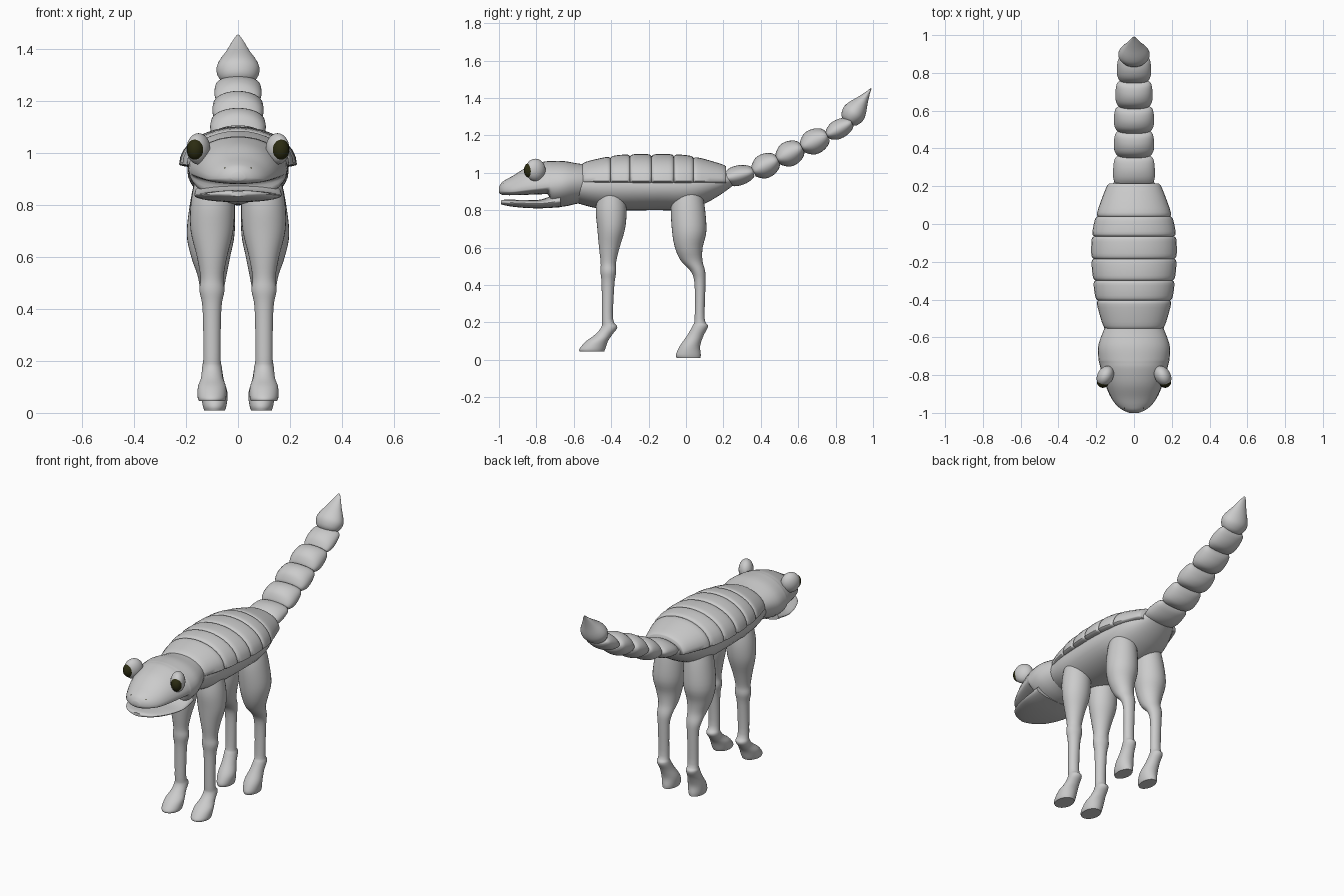
import bpy
import bmesh
import math
from mathutils import Vector, Matrix

if "Cube" in bpy.data.objects:
    bpy.data.objects.remove(bpy.data.objects["Cube"])


def material(name, colour):
    mat = bpy.data.materials.new(name)
    mat.use_nodes = True
    mat.diffuse_color = colour
    mat.node_tree.nodes["Principled BSDF"].inputs["Base Color"].default_value = colour
    return mat


GREY = material("hide grey", (0.6, 0.6, 0.6, 1))
DARK = material("eye dark olive", (0.025, 0.025, 0.006, 1))


def finish(bm, name, mat, mirror=False):
    bmesh.ops.recalc_face_normals(bm, faces=bm.faces)
    mesh = bpy.data.meshes.new(name)
    bm.to_mesh(mesh)
    bm.free()
    mesh.materials.append(mat)
    obj = bpy.data.objects.new(name, mesh)
    bpy.context.collection.objects.link(obj)
    if mirror:
        obj.modifiers.new("Mirror", 'MIRROR')
    bpy.ops.object.select_all(action='DESELECT')
    bpy.context.view_layer.objects.active = obj
    obj.select_set(True)
    bpy.ops.object.shade_smooth_by_angle(angle=math.radians(50))
    return obj


def smooth_rows(rows, steps):
    """Catmull-Rom resampling of the profile rows."""
    rows = [Vector(r) for r in rows]
    out = []
    for i in range(len(rows) - 1):
        a, b, c, d = rows[max(i - 1, 0)], rows[i], rows[i + 1], rows[min(i + 2, len(rows) - 1)]
        for s in range(steps):
            t = s / steps
            out.append(b + (c - a) * (t / 2) + (a * 2 - b * 5 + c * 4 - d) * (t * t / 2)
                       + (b * 3 - a - c * 3 + d) * (t ** 3 / 2))
    return out + [rows[-1]]


def skin(name, rings, mirror=False):
    """Join rings of (centre, side, up, down) vectors into a closed tube."""
    bm = bmesh.new()
    count = 32
    loops = []
    for centre, side, up, down in rings:
        loop = []
        for i in range(count):
            a = math.tau * i / count
            s = math.sin(a)
            loop.append(bm.verts.new(centre + side * math.cos(a) + (up * s if s > 0 else down * -s)))
        loops.append(loop)
    for p, q in zip(loops, loops[1:]):
        for i in range(count):
            j = (i + 1) % count
            bm.faces.new((p[i], p[j], q[j], q[i]))
    bm.faces.new(loops[0])
    bm.faces.new(loops[-1])
    return finish(bm, name, GREY, mirror)


def lengthwise(name, rows, steps=4):
    """Rows: y, height of widest line, half width, rise, drop."""
    skin(name, [(Vector((0, y, z)), Vector((w, 0, 0)), Vector((0, 0, u)), Vector((0, 0, -d)))
                for y, z, w, u, d in smooth_rows(rows, steps)])


def leg(name, rows):
    """Rows: z, x, y, half width, half depth."""
    skin(name, [(Vector((x, y, z)), Vector((w, 0, 0)), Vector((0, d, 0)), Vector((0, -d, 0)))
                for z, x, y, w, d in smooth_rows(rows, 4)], mirror=True)


def ball(name, centre, size, mat, turn=0):
    bm = bmesh.new()
    m = Matrix.Translation(centre) @ Matrix.Rotation(turn, 4, 'Z') @ Matrix.Diagonal((*size, 1))
    bmesh.ops.create_uvsphere(bm, u_segments=24, v_segments=16, radius=1, matrix=m)
    finish(bm, name, mat, mirror=True)


# Torso under the armour
lengthwise("torso", [
    (-.62, .94, .14, .09, .09), (-.52, .93, .165, .12, .11), (-.4, .93, .185, .14, .13),
    (-.15, .93, .195, .15, .13), (0, .93, .185, .14, .13), (.1, .94, .165, .11, .105),
    (.18, .95, .13, .07, .07), (.25, .97, .09, .03, .04)])

# Overlapping back plates: y, half width and top height at each seam
seams = [(-.555, .16, 1.055), (-.405, .203, 1.09), (-.3, .217, 1.1), (-.185, .227, 1.1),
         (-.065, .225, 1.1), (.04, .205, 1.09), (.215, .14, 1.04)]
for n, (a, b) in enumerate(zip(seams, seams[1:])):
    band = []
    for t, swell in ((0, .93), (.06, .975), (.25, 1), (.75, 1), (.94, .98), (1, .935)):
        y, w, top = (p + (q - p) * t for p, q in zip(a, b))
        band.append((y, .955, w * swell, (top - .955) * (swell * 1.4 - .4), .018))
    lengthwise(f"back_plate_{n + 1}", band, 2)

# Head with upper jaw, then lower jaw
lengthwise("head", [
    (-1, .905, .025, .02, .012), (-.985, .903, .06, .045, .02), (-.96, .9, .092, .065, .02),
    (-.92, .9, .12, .087, .02), (-.85, .91, .15, .12, .028), (-.77, .92, .175, .137, .035),
    (-.735, .925, .184, .137, .045), (-.715, .93, .188, .133, .11), (-.65, .94, .19, .122, .12),
    (-.58, .95, .168, .1, .115), (-.5, .95, .13, .09, .1)])
lengthwise("lower_jaw", [
    (-.99, .842, .03, .01, .01), (-.97, .842, .075, .014, .016), (-.93, .84, .115, .016, .021),
    (-.86, .837, .148, .018, .025), (-.77, .836, .168, .022, .026), (-.67, .85, .165, .05, .034)])

# Eyes, brow mounds and nostrils
ball("eye_mounds", (.152, -.805, 1.015), (.042, .057, .06), GREY, .5)
ball("eyes", (.163, -.832, 1.013), (.033, .036, .042), DARK, .5)
ball("nostrils", (.05, -.972, .939), (.005, .005, .005), DARK)

# Legs
leg("front_legs", [
    (.9, .09, -.4, .075, .07), (.8, .097, -.4, .085, .082), (.7, .1, -.4, .082, .074),
    (.6, .1, -.41, .058, .055), (.52, .1, -.415, .044, .041), (.47, .1, -.415, .048, .042),
    (.4, .1, -.417, .036, .034), (.22, .1, -.42, .033, .03), (.175, .1, -.41, .038, .043),
    (.135, .1, -.44, .042, .046), (.1, .1, -.475, .054, .058), (.06, .1, -.5, .055, .069),
    (.045, .1, -.503, .05, .066)])
leg("hind_legs", [
    (.92, .09, .01, .07, .07), (.82, .097, .01, .085, .09), (.69, .105, .017, .092, .092),
    (.6, .105, .015, .075, .074), (.53, .1, .03, .056, .058), (.47, .1, .065, .045, .038),
    (.4, .1, .075, .035, .029), (.22, .1, .073, .032, .027), (.18, .1, .076, .037, .042),
    (.13, .095, .05, .04, .044), (.075, .09, .022, .05, .054), (.03, .09, .013, .046, .066),
    (.01, .09, .014, .04, .064)])


def tail_piece(name, start, end, width, thick, profile):
    """Profile: position along the axis, width factor, thickness factor."""
    a, b = Vector((0, *start)), Vector((0, *end))
    up = Vector((1, 0, 0)).cross((b - a).normalized())
    skin(name, [(a.lerp(b, t), Vector((width * w, 0, 0)), up * thick * h, -up * thick * h)
                for t, w, h in smooth_rows(profile, 3)])


# Tail beads, then the pointed tip
joints = [(.2, .965), (.36, 1.005), (.49, 1.07), (.62, 1.135), (.755, 1.2), (.885, 1.27)]
bead = [(0, .75, .4), (.08, .9, .62), (.3, 1, .96), (.6, 1, 1), (.88, .94, .75), (1, .8, .45)]
sizes = [(.11, .053), (.106, .064), (.106, .066), (.098, .066), (.09, .05)]
for n, (w, h) in enumerate(sizes):
    tail_piece(f"tail_bead_{n + 1}", joints[n], joints[n + 1], w, h, bead)
tail_piece("tail_tip", (.862, 1.268), (.99, 1.452), .083, .063, [
    (0, .45, .45), (.08, .8, .8), (.25, 1, 1), (.42, .9, .88), (.65, .55, .5),
    (.88, .25, .17), (1, .06, .04)])
